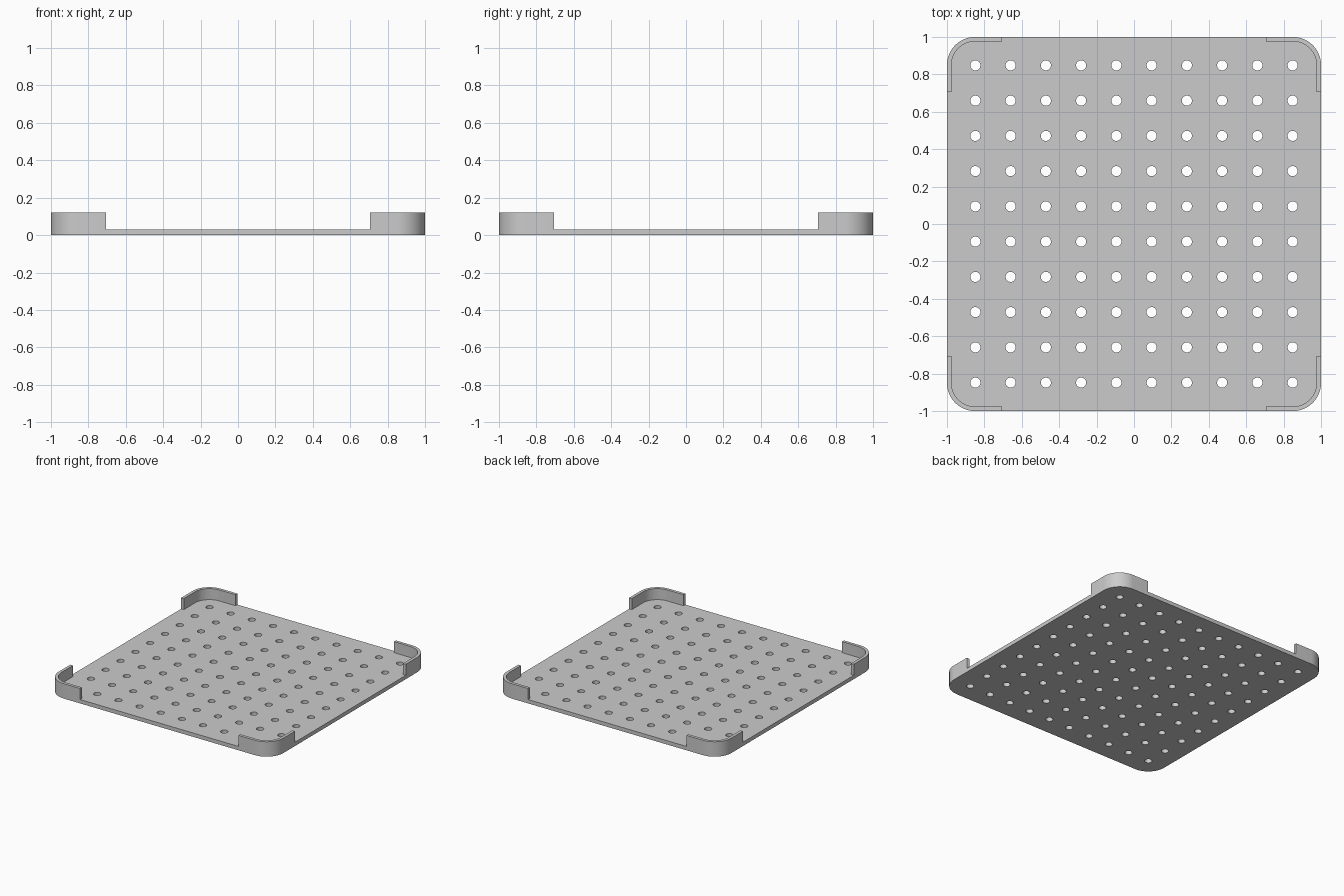
import bpy
import bmesh
import math
from mathutils import Matrix

if "Cube" in bpy.data.objects:
    bpy.data.objects.remove(bpy.data.objects["Cube"], do_unlink=True)

HEIGHT = 0.12        # top of the corner walls
FLOOR = 0.031        # thickness of the plate
WALL = 0.024         # thickness of the corner walls
RADIUS = 0.15        # outer corner radius
OPENING = 0.705      # half width of the gap between corner walls
HOLE_RADIUS = 0.027
HOLES = 10
HOLE_REACH = 0.848   # outermost hole centre

gray = bpy.data.materials.new("light_gray")
gray.use_nodes = True
color = (0.6, 0.6, 0.6, 1)
gray.diffuse_color = color
gray.node_tree.nodes["Principled BSDF"].inputs["Base Color"].default_value = color


def make_object(name, bm):
    bmesh.ops.recalc_face_normals(bm, faces=bm.faces)
    mesh = bpy.data.meshes.new(name)
    bm.to_mesh(mesh)
    bm.free()
    mesh.materials.append(gray)
    obj = bpy.data.objects.new(name, mesh)
    bpy.context.collection.objects.link(obj)
    return obj


def rounded_slab(name, half, radius, z0, z1, steps=16):
    """Square slab with rounded vertical corners."""
    bm = bmesh.new()
    c = half - radius
    verts = []
    for quarter, (sx, sy) in enumerate([(1, 1), (-1, 1), (-1, -1), (1, -1)]):
        for i in range(steps + 1):
            a = (quarter + i / steps) * math.pi / 2
            verts.append(bm.verts.new((sx * c + radius * math.cos(a),
                                       sy * c + radius * math.sin(a), z0)))
    base = bm.faces.new(verts)
    ext = bmesh.ops.extrude_face_region(bm, geom=[base], use_keep_orig=True)
    top = [g for g in ext["geom"] if isinstance(g, bmesh.types.BMVert)]
    bmesh.ops.translate(bm, verts=top, vec=(0, 0, z1 - z0))
    return make_object(name, bm)


def bar(name, size_x, size_y, z0, z1):
    bm = bmesh.new()
    bmesh.ops.create_cube(bm, size=1, matrix=Matrix.Translation((0, 0, (z0 + z1) / 2))
                          @ Matrix.Diagonal((size_x, size_y, z1 - z0, 1)))
    return make_object(name, bm)


def hole_pins():
    bm = bmesh.new()
    spots = [HOLE_REACH * (2 * i / (HOLES - 1) - 1) for i in range(HOLES)]
    for x in spots:
        for y in spots:
            bmesh.ops.create_cone(bm, cap_ends=True, segments=24, radius1=HOLE_RADIUS,
                                  radius2=HOLE_RADIUS, depth=HEIGHT,
                                  matrix=Matrix.Translation((x, y, FLOOR / 2)))
    return make_object("hole_cutter", bm)


# Tray: solid slab, hollowed out, opened on each side, then perforated
tray = rounded_slab("perforated_tray", 1, RADIUS, 0, HEIGHT)
cutters = [
    rounded_slab("pocket_cutter", 1 - WALL, RADIUS - WALL, FLOOR, 2 * HEIGHT),
    bar("side_opening_cutter", 3, 2 * OPENING, FLOOR, 2 * HEIGHT),
    bar("front_opening_cutter", 2 * OPENING, 3, FLOOR, 2 * HEIGHT),
    hole_pins(),
]
for cutter in cutters:
    cutter.hide_render = True
    mod = tray.modifiers.new(cutter.name, "BOOLEAN")
    mod.operation = "DIFFERENCE"
    mod.solver = "EXACT"
    mod.object = cutter

# Apply the cuts and remove the cutters
bpy.ops.object.select_all(action="DESELECT")
tray.select_set(True)
bpy.context.view_layer.objects.active = tray
bpy.ops.object.convert(target="MESH")
for cutter in cutters:
    bpy.data.objects.remove(cutter, do_unlink=True)
bpy.ops.object.shade_smooth_by_angle(angle=math.radians(30))
